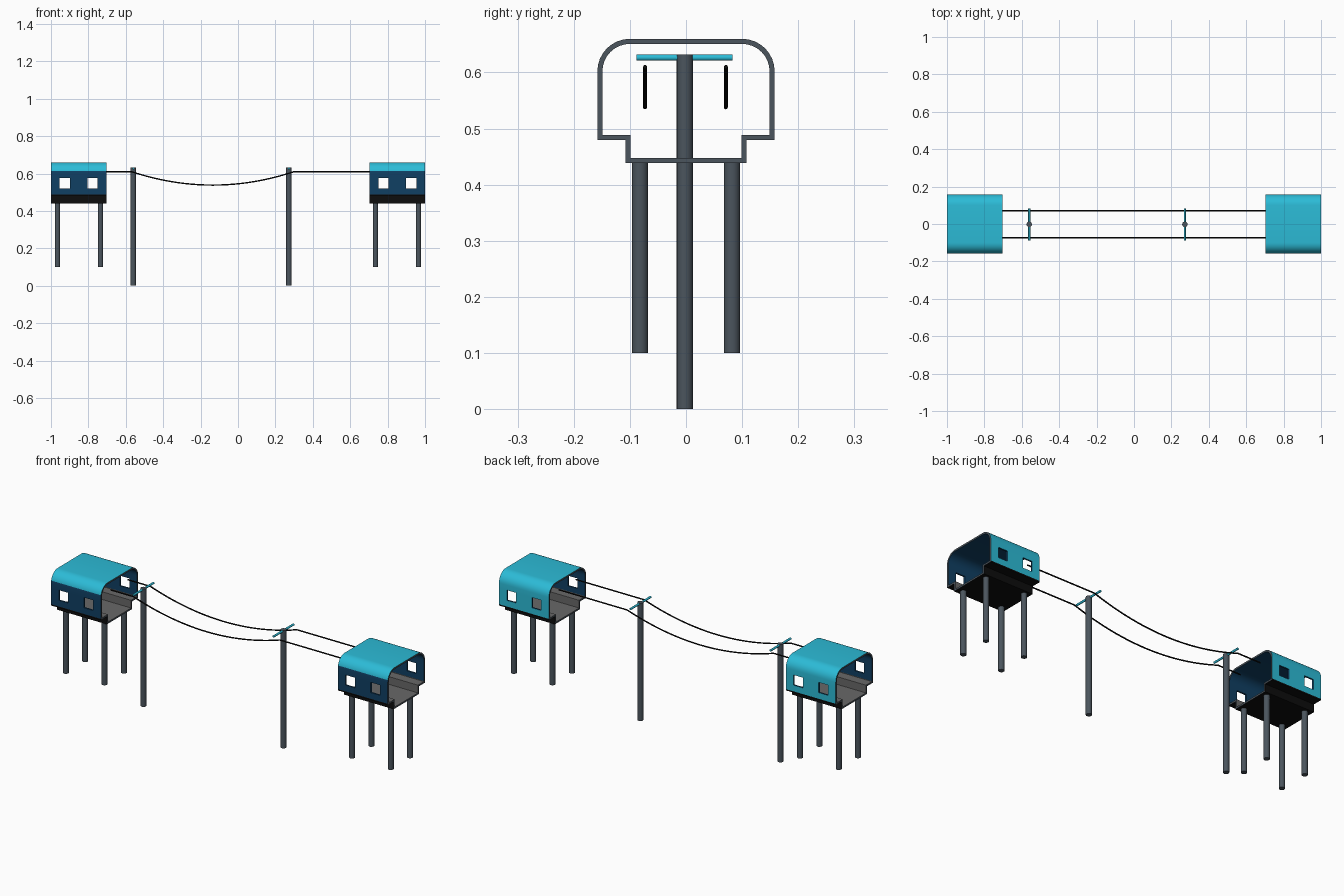
import bpy, bmesh, math
from mathutils import Vector

if "Cube" in bpy.data.objects:
    bpy.data.objects.remove(bpy.data.objects["Cube"])


def material(name, rgb):
    m = bpy.data.materials.new(name)
    m.diffuse_color = (*rgb, 1)
    m.use_nodes = True
    m.node_tree.nodes["Principled BSDF"].inputs["Base Color"].default_value = m.diffuse_color
    return m


CYAN = material("cyan paint", (0.025, 0.50, 0.68))
NAVY = material("navy paint", (0.005, 0.05, 0.125))
GREY = material("steel grey", (0.07, 0.09, 0.11))
BLACK = material("black", (0.004, 0.004, 0.004))
FLOOR = material("floor grey", (0.14, 0.14, 0.14))


def smooth(ob):
    bpy.ops.object.select_all(action='DESELECT')
    ob.select_set(True)
    bpy.context.view_layer.objects.active = ob
    bpy.ops.object.shade_smooth_by_angle(angle=math.radians(35))


def rod(name, a, b, r, mat):
    a, b = Vector(a), Vector(b)
    bpy.ops.mesh.primitive_cylinder_add(vertices=20, radius=r, depth=(b - a).length,
                                        location=(a + b) / 2)
    ob = bpy.context.object
    ob.name = name
    ob.rotation_euler = (b - a).to_track_quat('Z', 'Y').to_euler()
    ob.data.materials.append(mat)
    smooth(ob)


# Cross-section of the cabin shell: half profile, mirrored to a closed loop
def profile(step, side, floor, ledge, band, radius):
    half = [(step, floor), (step, ledge), (side, ledge), (side, band),
            (side, 0.52), (side, 0.575)]
    for k in range(9):
        t = math.pi / 2 * k / 8
        half.append((0.1 + radius * math.cos(t), 0.602 + radius * math.sin(t)))
    return half + [(-y, z) for y, z in reversed(half)]


OUTER = profile(0.1075, 0.158, 0.4385, 0.480, 0.487, 0.058)
INNER = profile(0.0985, 0.149, 0.4475, 0.489, 0.492, 0.049)


# Station cabin: tube open at both ends, two square windows in each side
def cabin(name, cx):
    xs = [cx + d for d in (-0.148, -0.102, -0.047, 0.047, 0.102, 0.148)]
    n, m = len(OUTER), len(xs)
    bm = bmesh.new()
    vo = [[bm.verts.new((x, *p)) for x in xs] for p in OUTER]
    vi = [[bm.verts.new((x, *p)) for x in xs] for p in INNER]
    window_rows = (4, n - 2 - 4)

    def solid(i, j):
        return 0 <= j < m - 1 and not (i % n in window_rows and j in (1, 3))

    def face(verts, index):
        bm.faces.new(verts).material_index = index

    for i in range(n):
        k = (i + 1) % n
        zmid = (OUTER[i][1] + OUTER[k][1]) / 2
        ymid = (OUTER[i][0] + OUTER[k][0]) / 2
        low = zmid < 0.488
        out = 3 if low else (1 if ymid < -0.15 and zmid < 0.613 else 0)
        for j in range(m - 1):
            if not solid(i, j):
                continue
            face((vo[i][j], vo[i][j + 1], vo[k][j + 1], vo[k][j]), out)
            face((vi[i][j], vi[k][j], vi[k][j + 1], vi[i][j + 1]), 4 if low else 1)
            # grey end rims and navy window reveals
            for dj, e in ((-1, j), (1, j + 1)):
                if not solid(i, j + dj):
                    rim = 2 if e in (0, m - 1) else 1
                    face((vo[i][e], vo[k][e], vi[k][e], vi[i][e]), rim)
            for di, e in ((-1, i), (1, k)):
                if not solid(i + di, j):
                    face((vo[e][j], vo[e][j + 1], vi[e][j + 1], vi[e][j]), 1)
    bmesh.ops.recalc_face_normals(bm, faces=bm.faces)
    me = bpy.data.meshes.new(name)
    bm.to_mesh(me)
    bm.free()
    for mat in (CYAN, NAVY, GREY, BLACK, FLOOR):
        me.materials.append(mat)
    ob = bpy.data.objects.new(name, me)
    bpy.context.collection.objects.link(ob)
    smooth(ob)


for side, s in (("left", -1), ("right", 1)):
    cabin(side + "_station_cabin", s * 0.852)
    # Four station legs
    for dx in (-0.115, 0.115):
        for y in (-0.082, 0.082):
            x = s * 0.85 + dx
            rod(side + "_station_leg", (x, y, 0.1), (x, y, 0.44), 0.0145, GREY)

# Pylons with crossbars
for side, x in (("left", -0.56), ("right", 0.272)):
    rod(side + "_pylon", (x, -0.002, 0), (x, -0.002, 0.632), 0.0145, GREY)
    rod(side + "_crossbar", (x, -0.088, 0.6265), (x, 0.083, 0.6265), 0.0055, CYAN)

# Two cables sagging between the pylons
A, B, TOP, SAG = -0.57, 0.30, 0.61, 0.072
for side, y in (("front", -0.073), ("back", 0.071)):
    pts = [(-0.705, y, TOP)]
    for k in range(25):
        u = k / 24
        pts.append((A + (B - A) * u, y, TOP - SAG * 4 * u * (1 - u)))
    pts.append((0.705, y, TOP))
    cu = bpy.data.curves.new(side + "_cable", 'CURVE')
    cu.dimensions = '3D'
    cu.bevel_depth = 0.0036
    cu.bevel_resolution = 2
    cu.use_fill_caps = True
    sp = cu.splines.new('POLY')
    sp.points.add(len(pts) - 1)
    for p, co in zip(sp.points, pts):
        p.co = (*co, 1)
    cu.materials.append(BLACK)
    ob = bpy.data.objects.new(side + "_cable", cu)
    bpy.context.collection.objects.link(ob)
    bpy.ops.object.select_all(action='DESELECT')
    ob.select_set(True)
    bpy.context.view_layer.objects.active = ob
    bpy.ops.object.convert(target='MESH')
    smooth(bpy.context.object)
